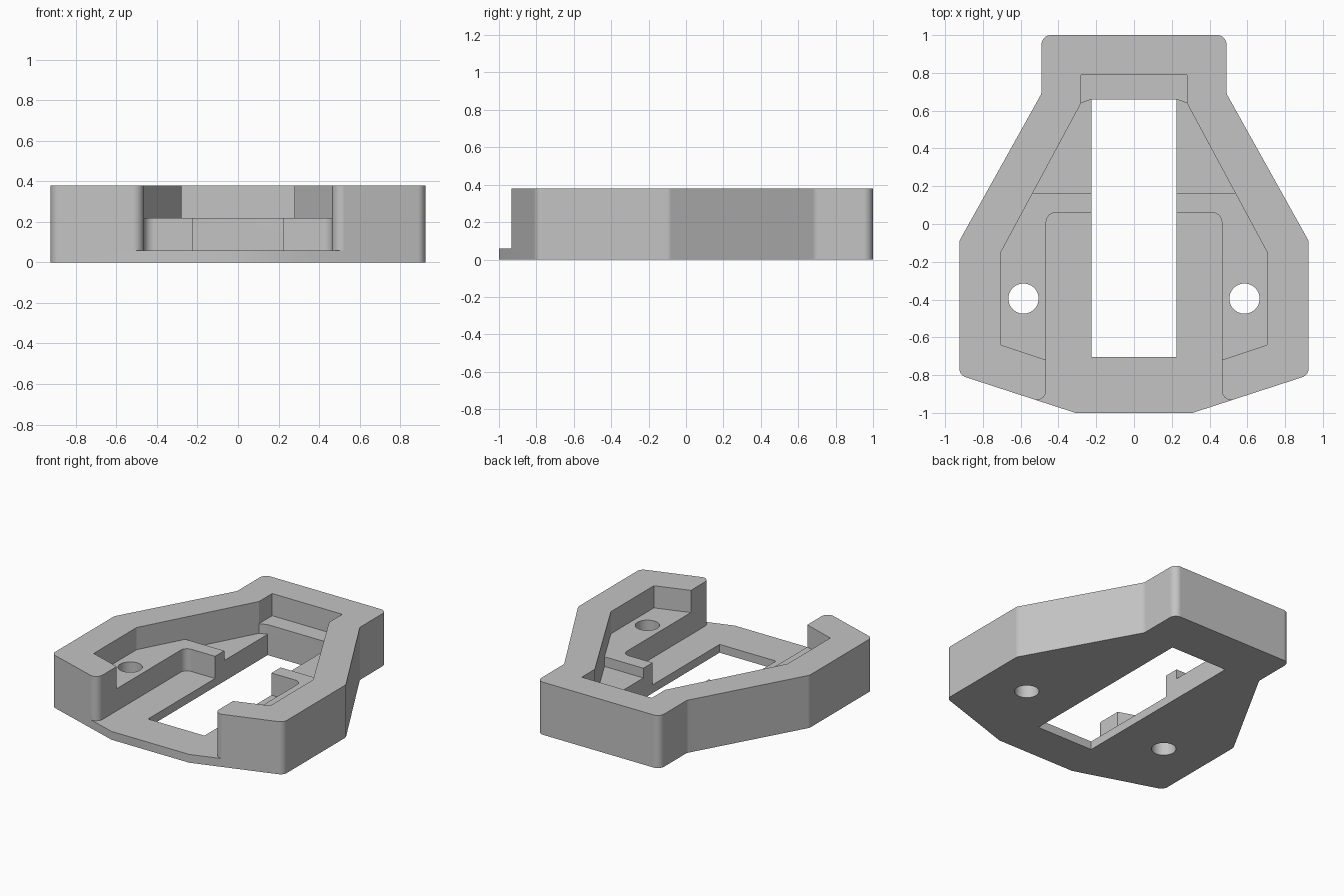
import bpy
import bmesh
import math
from mathutils import Vector

cube = bpy.data.objects.get("Cube")
if cube:
    bpy.data.objects.remove(cube, do_unlink=True)

grey = bpy.data.materials.new("plain_grey")
grey.use_nodes = True
colour = (0.55, 0.55, 0.55, 1)
grey.diffuse_color = colour
grey.node_tree.nodes["Principled BSDF"].inputs["Base Color"].default_value = colour


def round_corners(points, steps=8):
    """Replace every (x, y, radius) corner by a tangent arc."""
    out = []
    for i, (x, y, r) in enumerate(points):
        p = Vector((x, y))
        if r == 0:
            out.append(p)
            continue
        a = (Vector(points[i - 1][:2]) - p).normalized()
        b = (Vector(points[(i + 1) % len(points)][:2]) - p).normalized()
        half = a.angle(b) / 2
        centre = p + (a + b).normalized() * (r / math.sin(half))
        start = p + a * (r / math.tan(half)) - centre
        end = p + b * (r / math.tan(half)) - centre
        sweep = start.angle(end)
        for k in range(steps + 1):
            t = k / steps
            d = start * math.sin((1 - t) * sweep) + end * math.sin(t * sweep)
            out.append(centre + d / math.sin(sweep))
    return out


def mirrored(half):
    """Close a +x half outline with its mirror image."""
    return half + [(-x, y, r) for x, y, r in reversed(half)]


def prism(name, outline, z0, z1):
    bm = bmesh.new()
    base = bm.faces.new([bm.verts.new((p.x, p.y, z0)) for p in round_corners(outline)])
    top = bmesh.ops.extrude_face_region(bm, geom=[base])["geom"]
    bmesh.ops.translate(bm, vec=(0, 0, z1 - z0),
                        verts=[v for v in top if isinstance(v, bmesh.types.BMVert)])
    bmesh.ops.recalc_face_normals(bm, faces=bm.faces)
    mesh = bpy.data.meshes.new(name)
    bm.to_mesh(mesh)
    bm.free()
    mesh.materials.append(grey)
    obj = bpy.data.objects.new(name, mesh)
    bpy.context.collection.objects.link(obj)
    return obj


FLOOR, LEDGE, SHELF, TOP = 0.06, 0.15, 0.22, 0.38
R = 0.05

# Outer block
body = prism("bracket_body", mirrored([
    (0.31, -1, 0), (0.925, -0.8, R), (0.925, -0.09, R),
    (0.49, 0.69, R), (0.49, 1, R)]), 0, TOP)

# Cavity above the shelves, lower side ledges, open front channel, slot
cutters = [
    prism("cavity_cutter", mirrored([
        (0.465, -0.72, 0), (0.705, -0.64, 0), (0.705, -0.15, 0),
        (0.28, 0.64, 0), (0.28, 0.79, 0)]), SHELF, 0.6),
    prism("ledge_cutter", mirrored([
        (0.5355, 0.165, 0), (0.28, 0.64, 0), (0.225, 0.66, 0)]), LEDGE, 0.3),
    prism("channel_cutter", mirrored([
        (0.6, -1.2, 0), (0.6, -0.907, 0), (0.465, -0.9506, R),
        (0.465, 0.06, R)]), FLOOR, 0.7),
    prism("slot_cutter", mirrored([(0.225, -0.705, 0), (0.225, 0.66, 0)]), -0.2, 0.8),
]

# Screw holes
for side in (-1, 1):
    ring = [(side * 0.585 + 0.08 * math.cos(k * math.tau / 40),
             -0.395 + 0.08 * math.sin(k * math.tau / 40), 0) for k in range(40)]
    cutters.append(prism("hole_cutter", ring, -0.3, 0.9))

bpy.ops.object.select_all(action='DESELECT')
bpy.context.view_layer.objects.active = body
body.select_set(True)
for cutter in cutters:
    cutter.hide_render = True
    mod = body.modifiers.new("cut", 'BOOLEAN')
    mod.operation = 'DIFFERENCE'
    mod.solver = 'EXACT'
    mod.object = cutter
    bpy.ops.object.modifier_apply(modifier=mod.name)
    bpy.data.objects.remove(cutter, do_unlink=True)

# Soft rounded corners, crisp edges, clean flat faces
bpy.ops.object.shade_smooth_by_angle(angle=math.radians(25))
weighted = body.modifiers.new("clean_normals", 'WEIGHTED_NORMAL')
weighted.keep_sharp = True
